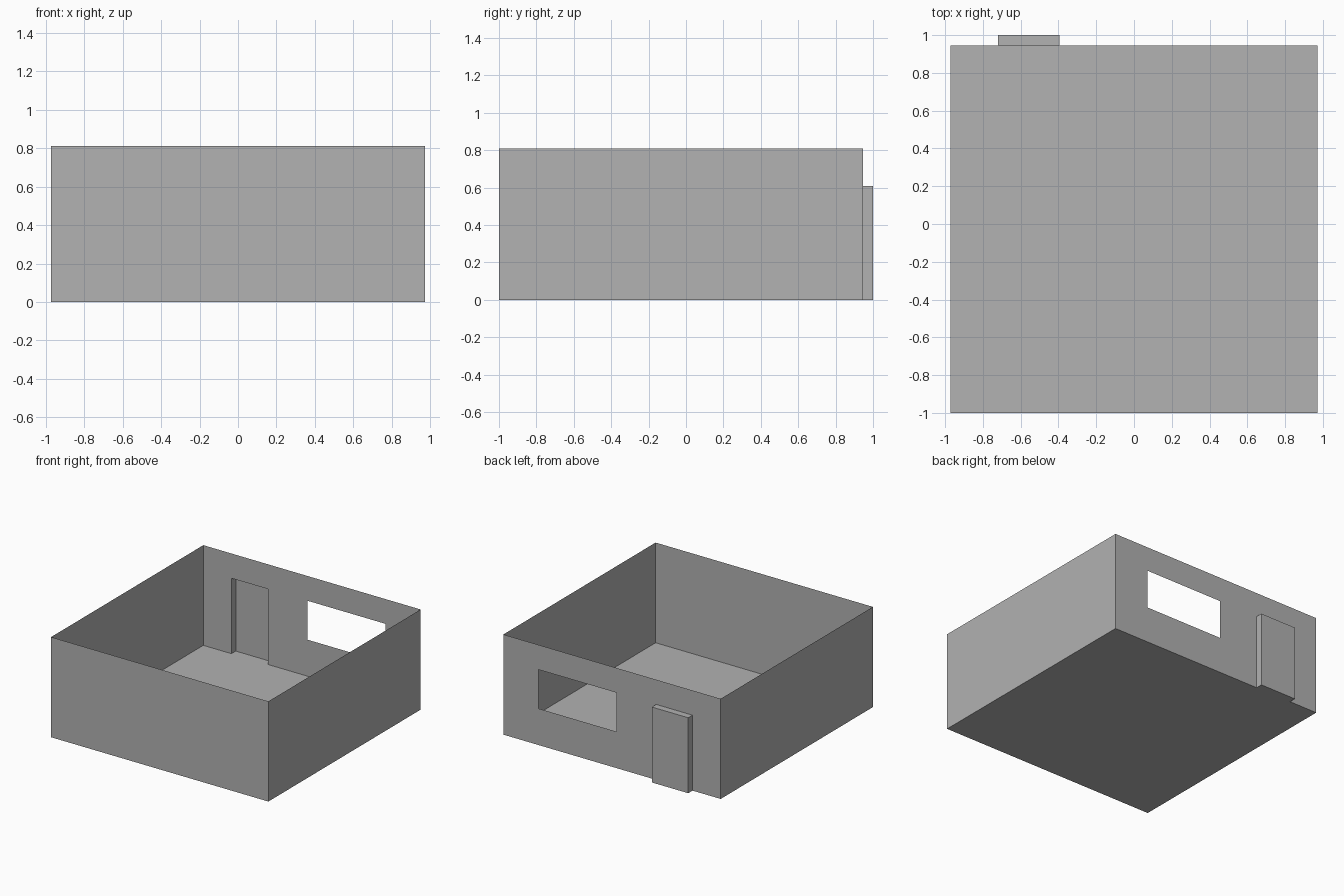
import bpy
import bmesh

cube = bpy.data.objects.get("Cube")
if cube:
    bpy.data.objects.remove(cube, do_unlink=True)

# Room extents, thin single-surface walls
X, FRONT, BACK, H = 0.972, -1.0, 0.945, 0.81
DOOR_X, DOOR_Y, DOOR_H = (-0.72, -0.395), 1.0, 0.61
WIN_X, WIN_Z = (-0.04, 0.66), (0.295, 0.61)

grey = bpy.data.materials.new("plain grey")
grey.use_nodes = True
colour = (0.445, 0.445, 0.445, 1.0)
grey.diffuse_color = colour
grey.node_tree.nodes["Principled BSDF"].inputs["Base Color"].default_value = colour


def make_part(name, quads):
    """Build one object from a list of four-corner panels."""
    bm = bmesh.new()
    for quad in quads:
        bm.faces.new([bm.verts.new(p) for p in quad])
    bmesh.ops.remove_doubles(bm, verts=bm.verts, dist=0.0001)
    mesh = bpy.data.meshes.new(name)
    bm.to_mesh(mesh)
    bm.free()
    mesh.materials.append(grey)
    obj = bpy.data.objects.new(name, mesh)
    bpy.context.collection.objects.link(obj)


def upright(a, b, z0, z1):
    """Vertical panel from plan point a to b, facing right of the direction."""
    return [(*a, z0), (*b, z0), (*b, z1), (*a, z1)]


def level(x0, x1, y0, y1, z, up):
    """Horizontal panel facing up or down."""
    quad = [(x0, y0, z), (x1, y0, z), (x1, y1, z), (x0, y1, z)]
    return quad if up else quad[::-1]


# Floor, continued into the door recess
make_part("floor", [level(-X, X, FRONT, BACK, 0, False),
                    level(*DOOR_X, BACK, DOOR_Y, 0, False)])

# Plain walls
make_part("front_wall", [upright((-X, FRONT), (X, FRONT), 0, H)])
make_part("left_wall", [upright((X, FRONT), (X, BACK), 0, H)])
make_part("right_wall", [upright((-X, BACK), (-X, FRONT), 0, H)])

# Back wall, panelled around the door and window openings
xs = [-X, *DOOR_X, *WIN_X, X]
zs = [0, WIN_Z[0], DOOR_H, H]
panels = []
for i, (x0, x1) in enumerate(zip(xs, xs[1:])):
    for k, (z0, z1) in enumerate(zip(zs, zs[1:])):
        in_door = i == 1 and k < 2
        in_window = i == 3 and k == 1
        if not (in_door or in_window):
            panels.append(upright((x1, BACK), (x0, BACK), z0, z1))
make_part("back_wall", panels)

# Door pushed out of the back wall, open to the room
d0, d1 = DOOR_X
make_part("door_recess", [
    upright((d1, DOOR_Y), (d0, DOOR_Y), 0, DOOR_H),
    upright((d1, BACK), (d1, DOOR_Y), 0, DOOR_H),
    upright((d0, DOOR_Y), (d0, BACK), 0, DOOR_H),
    level(d0, d1, BACK, DOOR_Y, DOOR_H, True),
])
